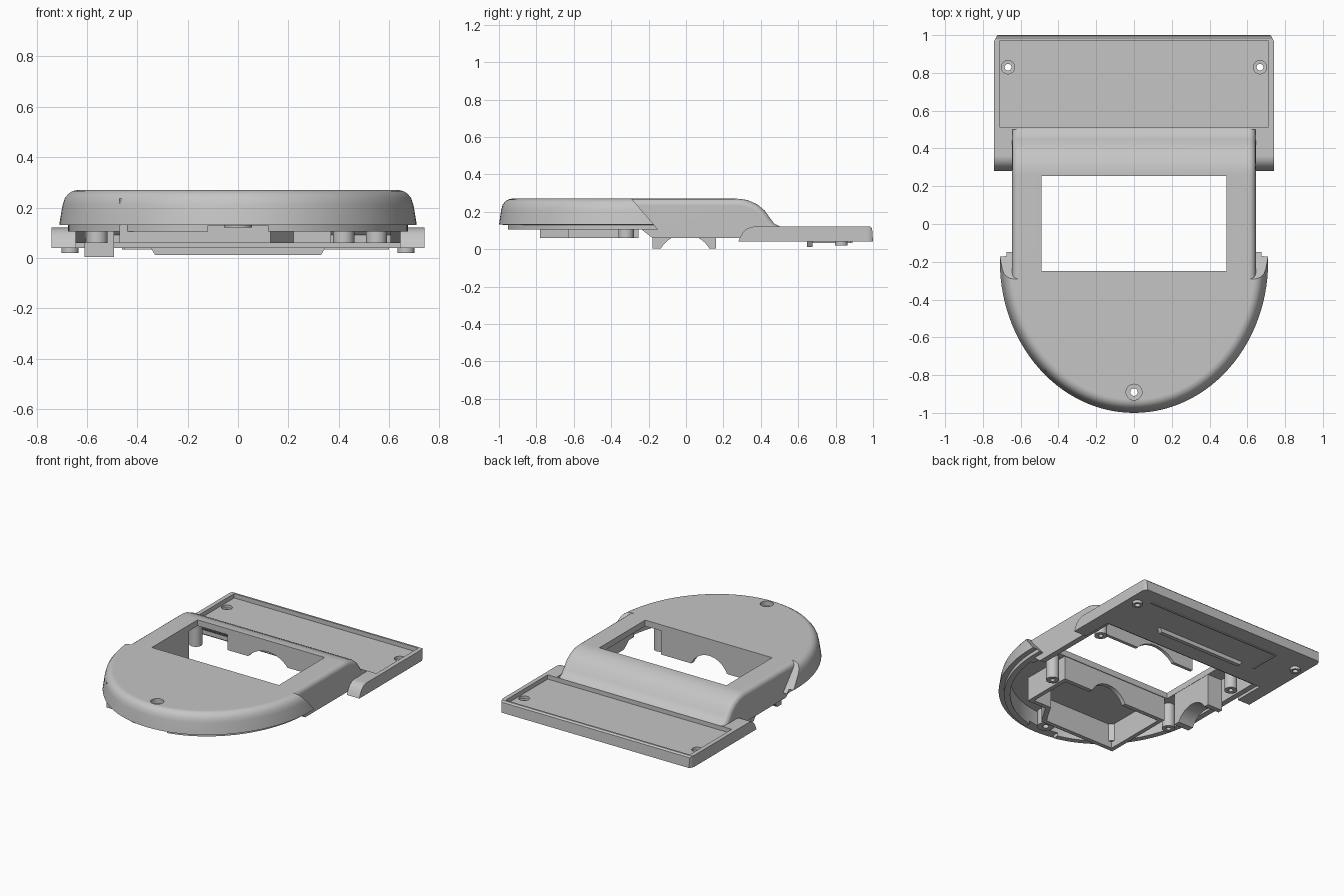
import bpy, bmesh, math
from mathutils import Vector

if "Cube" in bpy.data.objects:
    bpy.data.objects.remove(bpy.data.objects["Cube"], do_unlink=True)

grey = bpy.data.materials.new("plain_grey")
grey.use_nodes = True
grey.diffuse_color = (0.56, 0.56, 0.56, 1)
grey.node_tree.nodes["Principled BSDF"].inputs["Base Color"].default_value = (0.56, 0.56, 0.56, 1)
parts = []


def finish(name, bm):
    bmesh.ops.recalc_face_normals(bm, faces=bm.faces)
    mesh = bpy.data.meshes.new(name)
    bm.to_mesh(mesh)
    bm.free()
    ob = bpy.data.objects.new(name, mesh)
    bpy.context.collection.objects.link(ob)
    parts.append(ob)
    return ob


def loft(name, rings):
    """Skin a stack of closed rings and cap both ends."""
    bm = bmesh.new()
    rows = [[bm.verts.new(p) for p in ring] for ring in rings]
    n = len(rows[0])
    for a, b in zip(rows, rows[1:]):
        for i in range(n):
            j = (i + 1) % n
            bm.faces.new((a[i], a[j], b[j], b[i]))
    bm.faces.new(rows[0][::-1])
    bm.faces.new(rows[-1])
    return finish(name, bm)


def prism(name, pts, axis, lo, hi):
    """Extrude a (u, z) profile along x or y, or an (x, y) outline along z."""
    def place(p, t):
        return {"x": (t, *p), "y": (p[0], t, p[1]), "z": (*p, t)}[axis]
    return loft(name, [[place(p, t) for p in pts] for t in (lo, hi)])


def box(name, x0, x1, y0, y1, z0, z1):
    return prism(name, [(y0, z0), (y1, z0), (y1, z1), (y0, z1)], "x", x0, x1)


def turned(name, x, y, profile, n=32):
    """Round solid from (radius, z) pairs."""
    return loft(name, [[(x + r * math.cos(k * math.tau / n), y + r * math.sin(k * math.tau / n), z)
                        for k in range(n)] for r, z in profile])


def combine(ob, other, op="DIFFERENCE"):
    m = ob.modifiers.new("cut", "BOOLEAN")
    m.operation, m.object = op, other
    for solver in ("EXACT", "MANIFOLD"):
        m.solver = solver
        bpy.context.view_layer.update()
        ev = ob.evaluated_get(bpy.context.evaluated_depsgraph_get())
        mesh = bpy.data.meshes.new_from_object(ev)
        if mesh.polygons:
            break
    ob.modifiers.clear()
    ob.data = mesh
    parts.remove(other)
    bpy.data.objects.remove(other, do_unlink=True)


def nose(inset, z, back, n=56):
    """Half-ellipse outline closed by a straight rear edge."""
    a, b = 0.71 - inset, 0.8 - inset
    t0 = math.asin(max(0, -0.2 - back) / b)
    arc = [(-a * math.cos(t), -0.2 - b * math.sin(t), z)
           for t in (t0 + (math.pi - 2 * t0) * k / n for k in range(n + 1))]
    return [(-a, back, z)] + arc + [(a, back, z)] if back > -0.2 else arc


def lowered(curve, d):
    """Move a (y, z) curve inward along its normals."""
    out = []
    for i, (y, z) in enumerate(curve):
        p, q = curve[max(i - 1, 0)], curve[min(i + 1, len(curve) - 1)]
        t = Vector((q[0] - p[0], q[1] - p[1])).normalized()
        out.append((y + t.y * d, z - t.x * d))
    return out


def arch(c, base, r, drop, left, right, top):
    """Wall profile with a round arch cut into its lower edge."""
    a0 = math.asin(drop / r)
    arc = [(c - r * math.cos(t), base - drop + r * math.sin(t))
           for t in (a0 + (math.pi - 2 * a0) * k / 20 for k in range(21))]
    return [(left, base)] + arc + [(right, base), (right, top), (left, top)]


# Top shell: rounded nose with a lip, cut off on a slant at the rear
shell = loft("top_shell", [nose(i, z, -0.1) for z, i in (
    (0.105, 0.035), (0.13, 0.035), (0.131, 0), (0.21, 0.012), (0.238, 0.02),
    (0.256, 0.034), (0.266, 0.05), (0.27, 0.07))])
combine(shell, prism("slant", [(-0.11, 0.06), (-0.3, 0.28), (-0.3, 0.4), (0.2, 0.4), (0.2, 0.06)],
                     "x", -1, 1))

# Main body: curved rear slope, with the long top edges rounded
slope = [(-0.36, 0.27), (0.26, 0.27), (0.29, 0.269), (0.33, 0.262), (0.38, 0.24), (0.42, 0.207),
         (0.45, 0.165), (0.473, 0.135), (0.51, 0.118)]
belly = [(0.51, 0.06), (-0.18, 0.06), (-0.25, 0.115), (-0.36, 0.15)]
edge = [(0.645, 0.036), (0.642, 0.022), (0.635, 0.011), (0.624, 0.003), (0.609, 0)]
sections = [(-x, d) for x, d in edge] + edge[::-1]
body = loft("body", [[(x, *p) for p in lowered(slope, d) + belly] for x, d in sections])
combine(shell, body, "UNION")

# Hollow the shell, open the window and notch the lip
combine(shell, loft("nose_hollow", [nose(0.075, z, -0.29) for z in (-0.1, 0.23)]))
combine(shell, prism("body_hollow", [(-0.295, -0.1), (-0.295, 0.228), (0.27, 0.228), (0.34, 0.218),
                                     (0.4, 0.17), (0.44, 0.115), (0.47, 0.09), (0.47, -0.1)],
                     "x", -0.605, 0.605))
combine(shell, box("window", -0.49, 0.49, -0.25, 0.255, 0.1, 0.4))
combine(shell, box("lip_notch", -0.12, 0.12, -1.1, -0.85, 0, 0.128))

# Nose screw boss with a countersunk hole
combine(shell, turned("nose_boss", 0, -0.89, [(0.055, 0.12), (0.055, 0.25)]), "UNION")
combine(shell, turned("nose_sink", 0, -0.89, [(0.02, 0), (0.02, 0.235), (0.042, 0.236), (0.042, 0.3)]))

# Rear plate with forward arms, a shallow tray and screw holes
plate = prism("rear_plate", [(0.28, 0.04), (0.292, 0.07), (0.308, 0.095), (0.33, 0.112), (0.36, 0.12),
                             (0.985, 0.12), (0.995, 0.11), (1.0, 0.04)], "x", -0.74, 0.74)
for s in (-1, 1):
    corner = [(s * 0.715, 1.01), (s * 0.73, 0.99), (s * 0.741, 0.965), (s * 0.8, 0.965), (s * 0.8, 1.01)]
    combine(plate, prism("corner", corner, "z", 0, 0.3))
combine(plate, box("arm_gap", -0.643, 0.643, 0.1, 0.5, 0, 0.3))
combine(plate, box("tray", -0.71, 0.71, 0.51, 0.972, 0.09, 0.3))
for s in (-1, 1):
    combine(plate, turned("foot", s * 0.667, 0.83, [(0.034, 0.02), (0.034, 0.06)]), "UNION")
    combine(plate, turned("foot_hole", s * 0.667, 0.83,
                          [(0.018, 0), (0.018, 0.07), (0.035, 0.071), (0.035, 0.2)]))

# Ribs under the plate
prism("plate_rib", [(-0.35, 0.045), (-0.33, 0.012), (0.33, 0.012), (0.35, 0.045)], "y", 0.648, 0.676)
box("plate_ridge", -0.46, 0.6, 0.88, 0.89, 0.034, 0.042)
box("plate_ridge_end", -0.46, -0.45, 0.66, 0.88, 0.034, 0.042)

# Axle support beside the window
prism("axle_support", arch(-0.005, 0.003, 0.15, 0.075, -0.18, 0.16, 0.235), "x", -0.61, -0.492)

# Open box under the nose: arched rear wall and a stepped front
prism("pocket_rear_wall", arch(0, 0.06, 0.15, 0.06, -0.47, 0.37, 0.235), "y", -0.285, -0.255)
box("pocket_right_wall", -0.47, -0.44, -0.78, -0.27, 0.06, 0.235)
box("pocket_left_wall", 0.34, 0.37, -0.63, -0.27, 0.06, 0.235)
prism("pocket_front_wall", [(-0.47, -0.78), (0.13, -0.78), (0.22, -0.63), (0.37, -0.63), (0.37, -0.6),
                            (0.2, -0.6), (0.11, -0.75), (-0.47, -0.75)], "z", 0.06, 0.235)

# Rib behind the window
prism("window_rear_rib", arch(0.05, 0.12, 0.2, 0.13, -0.26, 0.5, 0.235), "y", 0.257, 0.28)

# Screw posts inside the shell
for x, y in ((-0.56, -0.32), (0.42, -0.32), (-0.55, 0.32), (0.55, 0.32)):
    post = turned("screw_post", x, y, [(0.042, 0.06), (0.042, 0.228)])
    combine(post, turned("post_hole", x, y, [(0.016, 0), (0.016, 0.15)]))

# Colour and shading
for ob in parts:
    ob.data.materials.clear()
    ob.data.materials.append(grey)
    for p in ob.data.polygons:
        p.material_index = 0
    bpy.ops.object.select_all(action="DESELECT")
    ob.select_set(True)
    bpy.context.view_layer.objects.active = ob
    bpy.ops.object.shade_smooth_by_angle(angle=math.radians(32))
    ob.modifiers.new("even_shading", "WEIGHTED_NORMAL").keep_sharp = True
